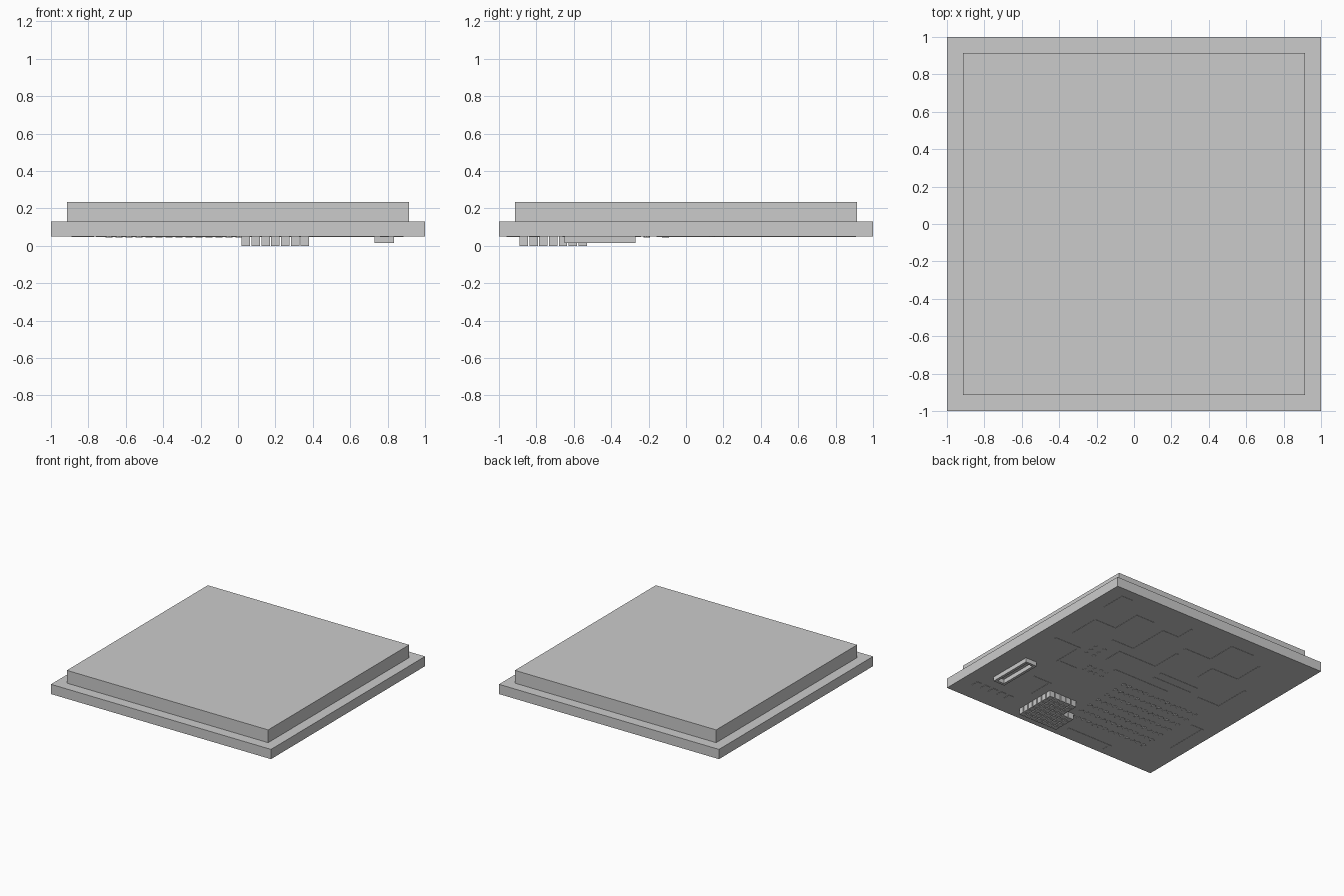
import bpy, bmesh, math
from mathutils import Matrix, Vector

if "Cube" in bpy.data.objects:
    bpy.data.objects.remove(bpy.data.objects["Cube"])

BASE_Z = 0.05  # underside of the board


def finish(name, bm):
    bmesh.ops.recalc_face_normals(bm, faces=bm.faces)
    me = bpy.data.meshes.new(name)
    bm.to_mesh(me)
    bm.free()
    ob = bpy.data.objects.new(name, me)
    bpy.context.collection.objects.link(ob)
    return ob


def add_box(bm, x0, x1, y0, y1, z0, z1):
    m = Matrix.Translation(((x0 + x1) / 2, (y0 + y1) / 2, (z0 + z1) / 2))
    m = m @ Matrix.Diagonal((x1 - x0, y1 - y0, z1 - z0, 1))
    bmesh.ops.create_cube(bm, size=1, matrix=m)


def box(name, *dims):
    bm = bmesh.new()
    add_box(bm, *dims)
    return finish(name, bm)


def add_dot(bm, x, y, r=0.018, h=0.005):
    bmesh.ops.create_cone(bm, cap_ends=True, segments=8, radius1=r, radius2=r, depth=h,
                          matrix=Matrix.Translation((x, y, BASE_Z - h / 2)))


# Board and the stepped slab on top
box("base_plate", -1, 1, -1, 1, BASE_Z, 0.13)
box("upper_slab", -0.915, 0.915, -0.915, 0.915, 0.13, 0.235)

# Pin block: 7 x 7 square pegs with one corner left out
bm = bmesh.new()
pitch, w = 0.0525, 0.045
for i in range(7):
    for j in range(7):
        if i < 2 and j > 3:
            continue
        x, y = 0.02 + i * pitch, -0.89 + j * pitch
        add_box(bm, x, x + w, y, y + w, 0.0, BASE_Z)
finish("pin_block", bm)

# Connector socket: rectangular frame open at the bottom
bm = bmesh.new()
x0, x1, y0, y1, t = 0.73, 0.835, -0.65, -0.27, 0.022
add_box(bm, x0, x0 + t, y0, y1, 0.015, BASE_Z)
add_box(bm, x1 - t, x1, y0, y1, 0.015, BASE_Z)
add_box(bm, x0 + t, x1 - t, y0, y0 + t, 0.015, BASE_Z)
add_box(bm, x0 + t, x1 - t, y1 - t, y1, 0.015, BASE_Z)
finish("connector_socket", bm)

# Solder dot grid and the small loose dots
bm = bmesh.new()
for i in range(14):
    for j in range(7):
        add_dot(bm, -0.69 + i * 0.0535, -0.11 - j * 0.1)
finish("solder_dots", bm)

bm = bmesh.new()
for i in range(4):
    for j in range(2):
        add_dot(bm, 0.22 + i * 0.055, -0.12 + j * 0.06, 0.016, 0.003)
for i in range(2):
    for j in range(3):
        add_dot(bm, 0.46 + i * 0.08, 0.08 + j * 0.06, 0.016, 0.003)
finish("small_dots", bm)

# Row of flat square pads
bm = bmesh.new()
for i in range(5):
    x = 0.55 + i * 0.078
    add_box(bm, x - 0.024, x + 0.024, -0.84, -0.78, BASE_Z - 0.003, BASE_Z)
finish("square_pads", bm)

# Thin circuit traces made of axis-aligned strips
traces = [
    [(0.87, 0.7), (0.87, 0.9), (0.78, 0.9)],
    [(0.85, 0.1), (0.62, 0.1), (0.62, -0.15), (0.45, -0.15)],
    [(0.8, 0.25), (0.8, 0.5), (0.6, 0.5), (0.6, 0.75), (0.45, 0.75)],
    [(0.5, 0.35), (0.3, 0.35), (0.3, 0.7), (0.15, 0.7), (0.15, 0.85)],
    [(0.35, 0.1), (0.35, 0.25), (0.0, 0.25), (0.0, 0.5)],
    [(0.0, 0.6), (-0.25, 0.6), (-0.25, 0.85), (-0.45, 0.85)],
    [(0.2, 0.02), (-0.3, 0.02)],
    [(-0.1, 0.12), (-0.45, 0.12)],
    [(-0.1, 0.2), (-0.45, 0.2)],
    [(-0.35, 0.35), (-0.35, 0.5), (-0.6, 0.5), (-0.6, 0.75)],
    [(-0.55, 0.1), (-0.75, 0.1), (-0.75, 0.4)],
    [(0.6, -0.45), (0.45, -0.45), (0.45, -0.65)],
    [(-0.78, -0.25), (-0.88, -0.25), (-0.88, -0.6)],
    [(-0.1, -0.88), (-0.5, -0.88), (-0.5, -0.95)],
]
bm = bmesh.new()
hw = 0.009
for path in traces:
    for (ax, ay), (bx, by) in zip(path, path[1:]):
        add_box(bm, min(ax, bx) - hw, max(ax, bx) + hw,
                min(ay, by) - hw, max(ay, by) + hw, BASE_Z - 0.002, BASE_Z)
finish("circuit_traces", bm)
